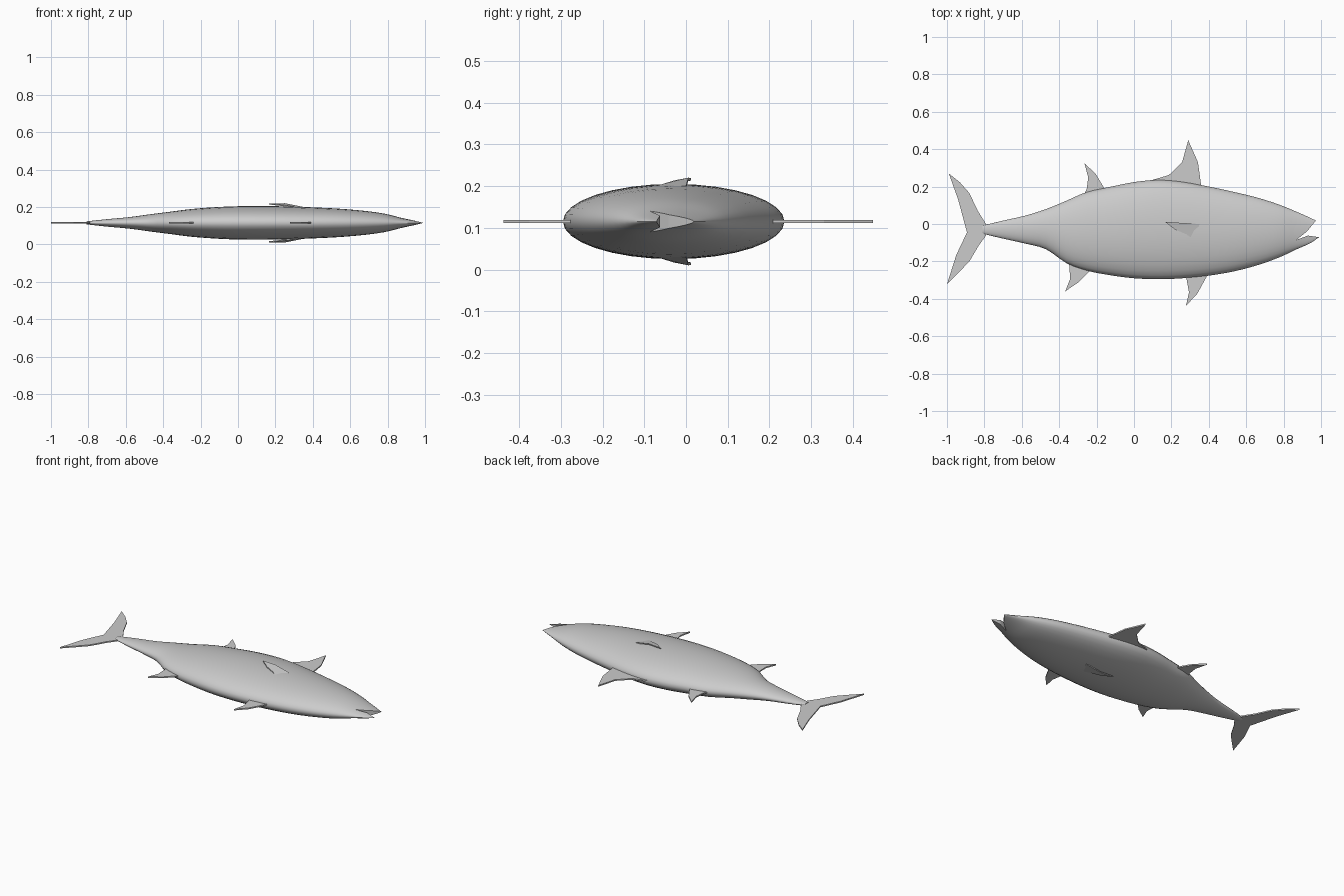
import bpy, bmesh, math

if "Cube" in bpy.data.objects:
    bpy.data.objects.remove(bpy.data.objects["Cube"])

MID = 0.115  # height of the fish's middle plane, lying on its side

skin = bpy.data.materials.new("silver_grey")
skin.diffuse_color = (0.6, 0.6, 0.6, 1)
skin.use_nodes = True
skin.node_tree.nodes["Principled BSDF"].inputs["Base Color"].default_value = skin.diffuse_color


def make_object(name, bm):
    bmesh.ops.recalc_face_normals(bm, faces=bm.faces)
    mesh = bpy.data.meshes.new(name)
    bm.to_mesh(mesh)
    bm.free()
    obj = bpy.data.objects.new(name, mesh)
    mesh.materials.append(skin)
    bpy.context.collection.objects.link(obj)
    return obj


def smooth(obj, degrees):
    bpy.ops.object.select_all(action='DESELECT')
    obj.select_set(True)
    bpy.context.view_layer.objects.active = obj
    bpy.ops.object.shade_smooth_by_angle(angle=math.radians(degrees))


def prism(name, outline, z0, z1):
    bm = bmesh.new()
    face = bm.faces.new([bm.verts.new((x, y, z0)) for x, y in outline])
    out = bmesh.ops.extrude_face_region(bm, geom=[face])
    for v in out["geom"]:
        if isinstance(v, bmesh.types.BMVert):
            v.co.z = z1
    return make_object(name, bm)


def catmull(p0, p1, p2, p3, t):
    return [0.5 * (2 * b + (c - a) * t + (2 * a - 5 * b + 4 * c - d) * t * t
                   + (3 * b - a - 3 * c + d) * t ** 3)
            for a, b, c, d in zip(p0, p1, p2, p3)]


# Body stations: x, back edge y, belly edge y, half thickness
stations = [
    (-0.81, -0.008, -0.052, 0.008), (-0.7, 0.018, -0.078, 0.02),
    (-0.58, 0.045, -0.105, 0.031), (-0.47, 0.08, -0.135, 0.046),
    (-0.36, 0.125, -0.21, 0.06), (-0.25, 0.172, -0.25, 0.074),
    (-0.12, 0.2, -0.275, 0.084), (0.0, 0.224, -0.29, 0.089),
    (0.13, 0.236, -0.295, 0.09), (0.26, 0.226, -0.29, 0.088),
    (0.4, 0.2, -0.276, 0.083), (0.54, 0.17, -0.252, 0.076),
    (0.67, 0.138, -0.217, 0.065), (0.78, 0.102, -0.177, 0.05),
    (0.87, 0.065, -0.135, 0.028), (0.94, 0.034, -0.104, 0.013),
    (0.99, 0.01, -0.07, 0.004),
]
STEPS, SIDES = 3, 32
rings = []
for i in range(len(stations) - 1):
    p = [stations[min(max(i + k, 0), len(stations) - 1)] for k in (-1, 0, 1, 2)]
    rings += [catmull(*p, s / STEPS) for s in range(STEPS)]
rings.append(stations[-1])

bm = bmesh.new()
loops = []
for x, back, belly, half in rings:
    loops.append([])
    for k in range(SIDES):
        a = math.tau * k / SIDES
        y = (back + belly) / 2 + (back - belly) / 2 * math.cos(a)
        loops[-1].append(bm.verts.new((x, y, MID + half * math.sin(a))))
for a, b in zip(loops, loops[1:]):
    for k in range(SIDES):
        n = (k + 1) % SIDES
        bm.faces.new((a[k], a[n], b[n], b[k]))
bm.faces.new(loops[0])
bm.faces.new(loops[-1])
body = make_object("body", bm)

# Open mouth cut into the snout
mouth = prism("mouth_cutter", [(0.866, -0.086), (0.93, -0.062), (0.985, -0.07), (1.1, -0.07),
                               (1.1, 0.03), (0.972, 0.018), (0.925, -0.04)], 0, 0.25)
cut = body.modifiers.new("mouth", 'BOOLEAN')
cut.operation = 'DIFFERENCE'
cut.solver = 'EXACT'
cut.object = mouth
bpy.context.view_layer.objects.active = body
bpy.ops.object.modifier_apply(modifier=cut.name)
bpy.data.objects.remove(mouth)
smooth(body, 40)

# Thin fins lying in the middle plane
fins = {
    "tail_fin": [(-0.99, 0.27), (-0.93, 0.222), (-0.88, 0.165), (-0.835, 0.07), (-0.79, -0.002),
                 (-0.79, -0.06), (-0.83, -0.115), (-0.88, -0.2), (-0.94, -0.262), (-1.0, -0.322),
                 (-0.95, -0.165), (-0.893, -0.045), (-0.94, 0.13)],
    "front_back_fin": [(0.29, 0.448), (0.342, 0.33), (0.36, 0.2), (0.3, 0.16), (0.1, 0.18),
                       (0.1, 0.236), (0.187, 0.262), (0.257, 0.33)],
    "rear_back_fin": [(-0.265, 0.325), (-0.205, 0.268), (-0.155, 0.185), (-0.2, 0.15),
                      (-0.27, 0.15), (-0.252, 0.19), (-0.245, 0.25)],
    "front_belly_fin": [(0.278, -0.437), (0.337, -0.375), (0.392, -0.275), (0.34, -0.25),
                        (0.27, -0.26), (0.282, -0.3), (0.294, -0.365)],
    "rear_belly_fin": [(-0.368, -0.36), (-0.294, -0.31), (-0.235, -0.25), (-0.28, -0.2),
                       (-0.36, -0.19), (-0.345, -0.225), (-0.342, -0.295)],
}
for name, outline in fins.items():
    prism(name, outline, MID - 0.004, MID + 0.004)

# Side fins, one on each flank, lifting off towards the tail
side_outline = [(0.165, 0.012, 0.104), (0.25, 0.006, 0.105), (0.35, 0.0, 0.085),
                (0.33, -0.09, 0.08), (0.28, -0.055, 0.09), (0.22, -0.03, 0.098)]
for name, side in (("upper_side_fin", 1), ("lower_side_fin", -1)):
    bm = bmesh.new()
    top, low = [[bm.verts.new((x, y, MID + side * (h + lift))) for x, y, h in side_outline]
                for lift in (0, -0.006)]
    bm.faces.new(top)
    bm.faces.new(low)
    for k in range(len(top)):
        n = (k + 1) % len(top)
        bm.faces.new((top[k], top[n], low[n], low[k]))
    make_object(name, bm)
